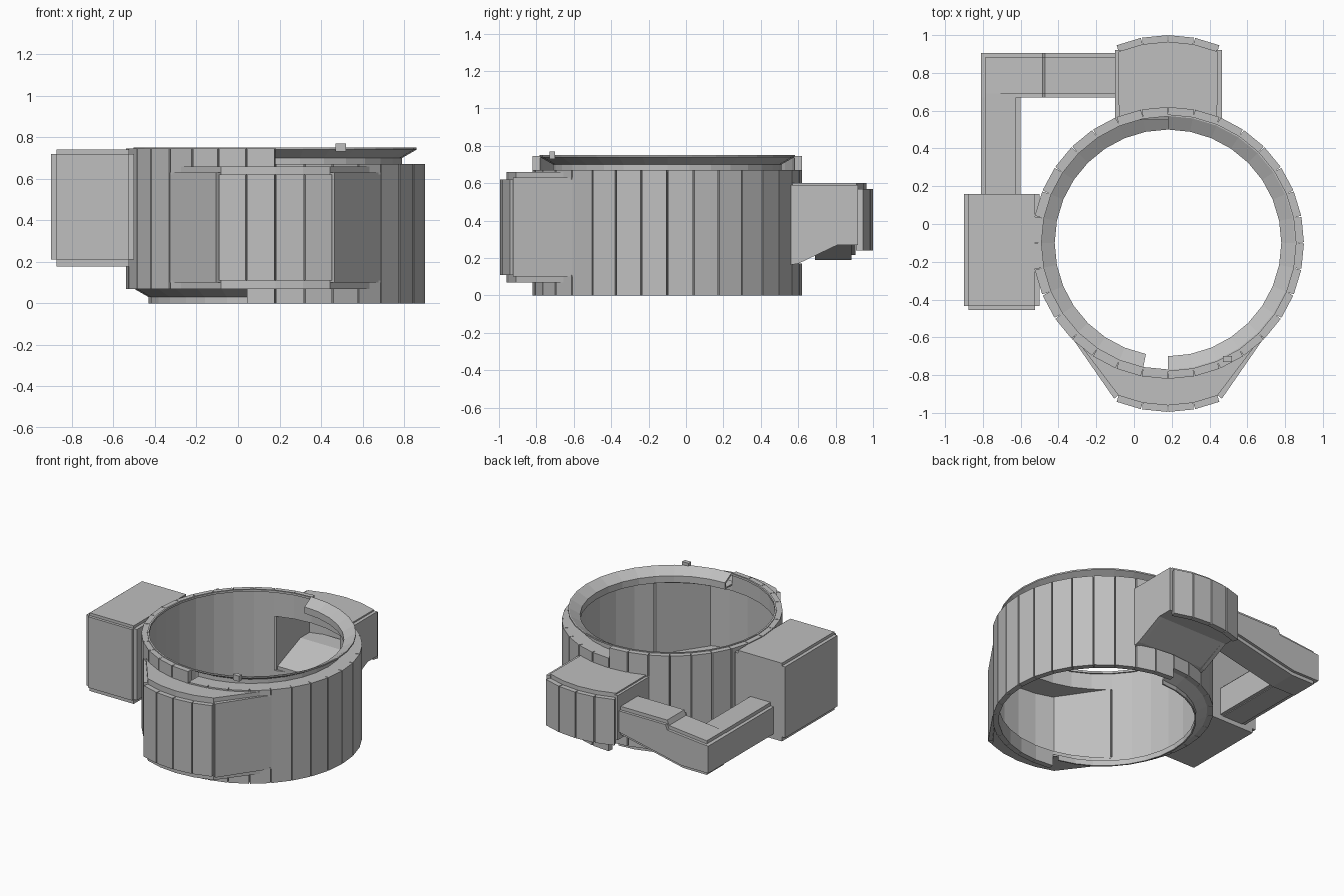
import bpy, bmesh, math
from mathutils import Vector

if "Cube" in bpy.data.objects:
    bpy.data.objects.remove(bpy.data.objects["Cube"])

CX, CY = 0.18, -0.10            # ring axis
R_IN, R_OUT, R_LIP = 0.68, 0.72, 0.61
STEP = math.radians(11.25)      # 32 sided

grey = bpy.data.materials.new("light_grey")
grey.diffuse_color = (0.52, 0.52, 0.52, 1)
grey.use_nodes = True
grey.node_tree.nodes["Principled BSDF"].inputs["Base Color"].default_value = grey.diffuse_color


def finish(name, bm):
    bmesh.ops.recalc_face_normals(bm, faces=bm.faces)
    me = bpy.data.meshes.new(name)
    bm.to_mesh(me)
    bm.free()
    me.materials.append(grey)
    ob = bpy.data.objects.new(name, me)
    bpy.context.collection.objects.link(ob)
    return ob


def add_prism(bm, base, offset):
    """Extrude a closed 3D polygon along an offset."""
    v = [bm.verts.new(p) for p in base]
    f = bm.faces.new(v)
    res = bmesh.ops.extrude_face_region(bm, geom=[f], use_keep_orig=True)
    new = [g for g in res["geom"] if isinstance(g, bmesh.types.BMVert)]
    bmesh.ops.translate(bm, verts=new, vec=Vector(offset))


def add_flat(bm, pts, z0, z1):
    add_prism(bm, [(x, y, z0) for x, y in pts], (0, 0, z1 - z0))


def add_box(bm, x0, x1, y0, y1, z0, z1):
    add_flat(bm, [(x0, y0), (x1, y0), (x1, y1), (x0, y1)], z0, z1)


def add_panel(bm, i, z0, z1, cy=CY):
    """Straight stave number i of a 32 sided wall, with parallel sides."""
    a = (i + 0.5) * STEP
    h = R_IN * math.sin(STEP / 2)
    c, s = math.cos(a), math.sin(a)
    r0, r1 = (r * math.cos(STEP / 2) for r in (R_IN, R_OUT))
    loc = [(r0, -h), (r1, -h), (r1, h), (r0, h)]
    add_flat(bm, [(CX + r * c - t * s, cy + r * s + t * c) for r, t in loc], z0, z1)


def arc(i0, i1, r, cy=CY):
    n = 1 if i1 > i0 else -1
    return [(CX + r * math.cos(i * STEP), cy + r * math.sin(i * STEP))
            for i in range(i0, i1 + n, n)]


def sweep(name, prof, i0, i1):
    """Turn a closed (r, z) profile around the ring axis between two steps."""
    bm = bmesh.new()
    rings = [[bm.verts.new((CX + r * math.cos(i * STEP), CY + r * math.sin(i * STEP), z))
              for r, z in prof] for i in range(i0, i1 + 1)]
    n = len(prof)
    for a, b in zip(rings, rings[1:]):
        for k in range(n):
            bm.faces.new((a[k], a[(k + 1) % n], b[(k + 1) % n], b[k]))
    if i1 - i0 < 32:
        bm.faces.new(rings[0])
        bm.faces.new(rings[-1])
    return finish(name, bm)


# Ring wall: staves, stepped on each half, with front and back openings
bm = bmesh.new()
for i in range(32):
    left = 8 <= i < 24
    z0 = 0.07 if 8 <= i < 23 else 0.0
    z1 = 0.745 if left else 0.67
    if i == 23:
        z1 = 0.745
    if 20 <= i < 28:                       # front opening
        add_panel(bm, i, z0, 0.11)
        add_panel(bm, i, 0.62, z1)
    elif 6 <= i < 10:                      # back opening
        add_panel(bm, i, z0, 0.17)
        add_panel(bm, i, 0.58, z1)
    else:
        add_panel(bm, i, z0, z1)
finish("ring_wall", bm)

# Funnel lips: upper on the right half, lower on the left half
funnel = [(0.61, 0.0), (0.61, 0.03), (0.68, 0.07), (0.68, 0.08), (0.672, 0.08), (0.60, 0.038), (0.60, 0.0)]
sweep("upper_funnel_lip", [(r, z + 0.67) for r, z in funnel], -8, 8)
sweep("lower_funnel_lip", funnel, 8, 23)
sweep("upper_lip_floor", [(0.60, 0.66), (0.69, 0.66), (0.69, 0.67), (0.60, 0.67)], -8, 8)
sweep("top_rim", [(0.67, 0.735), (0.682, 0.735), (0.682, 0.75), (0.67, 0.75)], 8, 24)

# Small index nub on the rim
bm = bmesh.new()
add_box(bm, 0.47, 0.52, -0.73, -0.70, 0.73, 0.77)
finish("index_nub", bm)

# Front bulge: curved staves, angled side walls, floor and ceiling
bm = bmesh.new()
for i in range(22, 26):
    add_panel(bm, i, 0.11, 0.62, -0.275)
finish("front_bulge_staves", bm)
bm = bmesh.new()
outline = [(-0.315, -0.60)] + arc(22, 26, R_IN + 0.005, -0.275) + [(0.675, -0.60)]
outline += arc(28, 20, R_IN)
for z0, z1 in ((0.07, 0.11), (0.62, 0.66)):
    add_flat(bm, outline, z0, z1)
finish("front_bulge_plates", bm)
bm = bmesh.new()
for s in (-1, 1):
    pts = [(0.51, -0.60), (0.285, -0.925), (0.255, -0.90), (0.47, -0.585)]
    add_flat(bm, [(CX + s * x, y) for x, y in pts], 0.10, 0.63)
finish("front_bulge_sides", bm)

# Back housing: curved staves, roof, side walls and sloped floor
CB = 0.28
bm = bmesh.new()
for i in range(6, 10):
    add_panel(bm, i, 0.24, 0.57, CB)
finish("back_housing_staves", bm)
bm = bmesh.new()
add_flat(bm, arc(6, 10, R_IN + 0.005, CB) + arc(10, 6, R_IN), 0.56, 0.60)
finish("back_housing_roof", bm)
bm = bmesh.new()
side = [(0.54, 0.16), (0.60, 0.17), (0.81, 0.27), (0.92, 0.27), (0.92, 0.59), (0.54, 0.59)]
for x in (-0.10, 0.435):
    add_prism(bm, [(x, y, z) for y, z in side], (0.03, 0, 0))
finish("back_housing_sides", bm)
bm = bmesh.new()
floor = [(0.55, 0.165), (0.60, 0.175), (0.81, 0.27), (0.94, 0.27), (0.94, 0.30), (0.81, 0.30), (0.55, 0.195)]
add_prism(bm, [(-0.08, y, z) for y, z in floor], (0.52, 0, 0))
finish("back_housing_floor", bm)

# Side box with stepped edges
bm = bmesh.new()
add_box(bm, -0.90, -0.50, -0.435, 0.16, 0.21, 0.72)
add_box(bm, -0.875, -0.525, -0.435, 0.16, 0.178, 0.74)
add_box(bm, -0.875, -0.525, -0.455, 0.155, 0.21, 0.72)
finish("side_box", bm)

# Elbow duct from the back housing to the side box
bm = bmesh.new()
for y0, y1, d in ((0.67, 0.905, 0.0), (0.69, 0.885, 0.025)):
    prof = [(-0.81 + d, 0.215 - d), (-0.60, 0.215 - d), (-0.09, 0.325 - d),
            (-0.09, 0.475 + d), (-0.47, 0.475 + d), (-0.485, 0.44 + d), (-0.81 + d, 0.41 + d)]
    add_prism(bm, [(x, y0, z) for x, z in prof], (0, y1 - y0, 0))
finish("duct_back", bm)
bm = bmesh.new()
add_box(bm, -0.81, -0.60, 0.14, 0.885, 0.215, 0.41)
add_box(bm, -0.785, -0.625, 0.14, 0.88, 0.21, 0.435)
finish("duct_side", bm)
